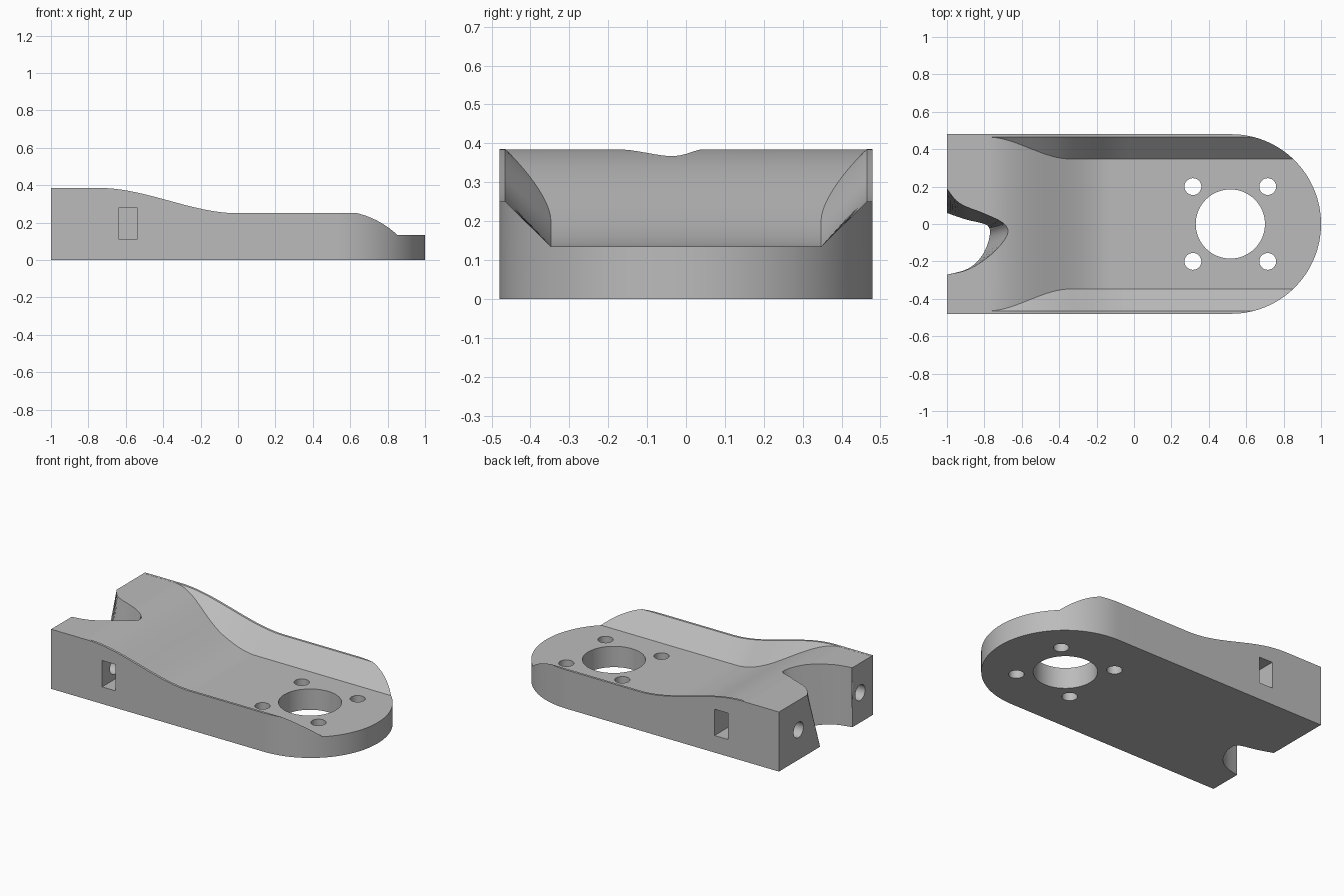
import bpy, bmesh, math
from mathutils import Vector

if "Cube" in bpy.data.objects:
    bpy.data.objects.remove(bpy.data.objects["Cube"])

grey = bpy.data.materials.new("plain grey")
grey.use_nodes = True
COLOUR = (0.5, 0.5, 0.5, 1)
grey.diffuse_color = COLOUR
grey.node_tree.nodes["Principled BSDF"].inputs["Base Color"].default_value = COLOUR


def loft(name, rings):
    """Closed solid through a list of matching rings of 3D points."""
    bm = bmesh.new()
    rows = [[bm.verts.new(p) for p in ring] for ring in rings]
    n = len(rows[0])
    for a, b in zip(rows, rows[1:]):
        for i in range(n):
            j = (i + 1) % n
            bm.faces.new((a[i], a[j], b[j], b[i]))
    bm.faces.new(rows[0][::-1])
    bm.faces.new(rows[-1])
    bmesh.ops.recalc_face_normals(bm, faces=bm.faces)
    mesh = bpy.data.meshes.new(name)
    bm.to_mesh(mesh)
    bm.free()
    mesh.materials.append(grey)
    ob = bpy.data.objects.new(name, mesh)
    bpy.context.collection.objects.link(ob)
    return ob


def prism(name, outline, z0, z1):
    return loft(name, [[(x, y, z) for x, y in outline] for z in (z0, z1)])


def circle(cx, cy, r, n):
    return [(cx + r * math.cos(math.tau * i / n), cy + r * math.sin(math.tau * i / n))
            for i in range(n)]


def cut(target, tool, operation="DIFFERENCE"):
    mod = target.modifiers.new(tool.name, "BOOLEAN")
    mod.operation, mod.solver, mod.object = operation, "EXACT", tool
    bpy.context.view_layer.objects.active = target
    bpy.ops.object.modifier_apply(modifier=mod.name)
    bpy.data.objects.remove(tool)


def ease(x, start, end):
    t = min(max((x - start) / (end - start), 0), 1)
    return t * t * (3 - 2 * t)


def spline(points, steps=6):
    """Smooth open curve through 2D points."""
    p = [Vector(q) for q in points]
    p = [2 * p[0] - p[1]] + p + [2 * p[-1] - p[-2]]
    out = []
    for a, b, c, d in zip(p, p[1:], p[2:], p[3:]):
        for k in range(steps):
            t = k / steps
            out.append(0.5 * (2 * b + (c - a) * t + (2 * a - 5 * b + 4 * c - d) * t * t
                              + (3 * b - a - 3 * c + d) * t ** 3))
    return out + [p[-2]]


# Body: trough cross-section swept along x
def section(x):
    rim = 0.385 - 0.135 * ease(x, -0.74, 0)
    floor = 0.385 - 0.25 * ease(x, -0.78, -0.12) - 0.0004
    inner = 0.4645 - 0.117 * ease(x, -0.78, -0.34)
    half = [(0.6, 0), (0.6, rim), (0.465, rim), (inner, floor)]
    return [(x, y, z) for y, z in half] + [(x, -y, z) for y, z in half[::-1]]


stations = [-1.2] + [-0.78 + 0.78 * i / 40 for i in range(41)] + [1.2]
body = loft("mount_body", [section(x) for x in stations])

# Plan outline: straight sides with a round nose
nose = [(0.52 + 0.48 * math.sin(a), -0.48 * math.cos(a))
        for a in (math.pi * i / 64 for i in range(65))]
cut(body, prism("outline", [(-1, -0.48)] + nose + [(-1, 0.48)], 0, 1), "INTERSECT")

# Central bore and four screw holes
cut(body, prism("bore", circle(0.515, 0, 0.185, 64), -1, 1))
for x in (0.315, 0.715):
    for y in (-0.2, 0.2):
        cut(body, prism("screw_hole", circle(x, y, 0.045, 32), -1, 1))

# Leaning notch in the square end, lofted from bottom outline to top outline
low = [(-1.08, 0.09), (-1, 0.06), (-0.9, 0.025), (-0.8, 0), (-0.772, -0.03),
       (-0.78, -0.1), (-0.82, -0.18), (-0.89, -0.24), (-1, -0.27), (-1.08, -0.275)]
high = [(-1.06, 0.29), (-1, 0.19), (-0.93, 0.11), (-0.8, 0.055), (-0.69, 0),
        (-0.675, -0.06), (-0.76, -0.16), (-0.88, -0.24), (-1, -0.27), (-1.08, -0.275)]
pairs = list(zip(spline(low), spline(high)))
rings = []
for z in (-0.05, 0.45):
    t = z / 0.385
    rings.append([(*a.lerp(b, t), z) if 0 <= t <= 1 else (*(a + (b - a) * t), z)
                  for a, b in pairs])
cut(body, loft("notch", rings))

# Nut slots in both sides, with bolt holes from the square end
for side, bolt_y in ((1, 0.28), (-1, -0.35)):
    ys = (bolt_y - side * 0.085, side * 0.6)
    slot = [(-0.635, ys[0]), (-0.54, ys[0]), (-0.54, ys[1]), (-0.635, ys[1])]
    cut(body, prism("nut_slot", slot, 0.11, 0.28))
    ring = circle(bolt_y, 0.193, 0.05, 32)
    cut(body, loft("bolt_hole", [[(x, y, z) for y, z in ring] for x in (-1.1, -0.6)]))

bpy.ops.object.select_all(action="DESELECT")
body.select_set(True)
bpy.context.view_layer.objects.active = body
bpy.ops.object.shade_smooth_by_angle(angle=math.radians(25))
